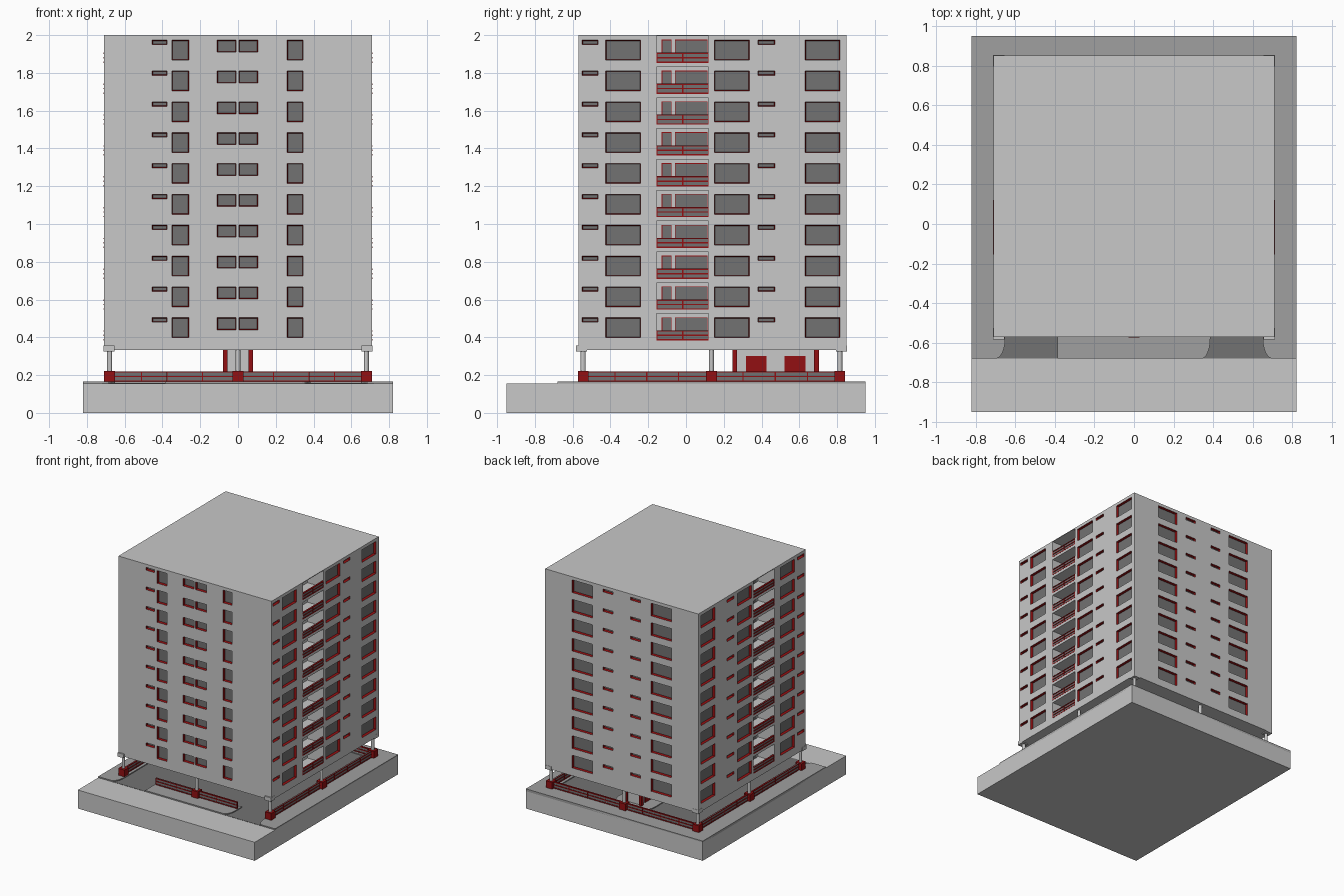
import bpy
import bmesh
import math
from mathutils import Vector

old = bpy.data.objects.get("Cube")
if old:
    bpy.data.objects.remove(old, do_unlink=True)


def material(name, rgb):
    m = bpy.data.materials.new(name)
    m.use_nodes = True
    m.diffuse_color = (*rgb, 1)
    m.node_tree.nodes["Principled BSDF"].inputs["Base Color"].default_value = (*rgb, 1)
    return m


MATS = [material("light_concrete", (0.58, 0.58, 0.58)),
        material("dark_grey", (0.17, 0.17, 0.17)),
        material("red_trim", (0.29, 0.005, 0.006)),
        material("paving_grey", (0.35, 0.35, 0.35))]
LIGHT, DARK, RED, PAVING = range(len(MATS))


def finish(name, bm):
    mesh = bpy.data.meshes.new(name)
    bm.to_mesh(mesh)
    bm.free()
    for m in MATS:
        mesh.materials.append(m)
    obj = bpy.data.objects.new(name, mesh)
    bpy.context.scene.collection.objects.link(obj)
    return obj


def quad(bm, points, mat):
    bm.faces.new([bm.verts.new(p) for p in points]).material_index = mat


def box(bm, lo, hi, mat):
    lo, hi = Vector(lo), Vector(hi)
    verts = bmesh.ops.create_cube(bm, size=1)["verts"]
    for v in verts:
        v.co = (lo + hi) / 2 + v.co * (hi - lo)
    for f in {f for v in verts for f in v.link_faces}:
        f.material_index = mat


def prism(bm, outline, z0, z1, mat):
    face = bm.faces.new([bm.verts.new((x, y, z0)) for x, y in outline])
    new = bmesh.ops.extrude_face_region(bm, geom=[face])["geom"]
    bmesh.ops.translate(bm, verts=[g for g in new if isinstance(g, bmesh.types.BMVert)],
                        vec=(0, 0, z1 - z0))
    bmesh.ops.recalc_face_normals(bm, faces=bm.faces)
    for f in bm.faces:
        f.material_index = mat


# Main dimensions
HX, HY, CY = 0.71, 0.71, 0.14
BOTTOM, TOP = 0.332, 2.0
FLOORS, PITCH = 10, 0.1633
GROUND, WALK = 0.155, 0.165
BALCONY = (-0.155, 0.12)
BALCONY_DEPTH = 0.15

# Opening columns: start, end, lowest sill, lowest head
TALL, SLIT, MID, LOGGIA = (0.398, 0.504), (0.48, 0.504), (0.44, 0.504), (0.383, 0.525)
front = [(-0.455, -0.375, SLIT), (-0.35, -0.26, TALL), (-0.11, -0.01, MID),
         (0.005, 0.105, MID), (0.26, 0.345, TALL)]
back = [(-0.46, -0.27, TALL), (-0.175, -0.08, SLIT), (0.08, 0.175, SLIT), (0.27, 0.46, TALL)]
side = [(-0.55, -0.465, SLIT), (-0.425, -0.24, TALL), (*BALCONY, LOGGIA),
        (0.15, 0.335, TALL), (0.38, 0.47, SLIT), (0.63, 0.815, TALL)]
right = [(a - CY, b - CY, z) for a, b, z in side]
left = [(-b, -a, z) for a, b, z in reversed(right)]


def facade(bm, along, columns):
    along = Vector(along)
    out = along.cross(Vector((0, 0, 1)))

    def at(u, z, depth=0):
        return Vector((0, CY, z)) + along * u + out * (HX - depth)

    def rect(u0, u1, z0, z1, depth=0):
        return [at(u0, z0, depth), at(u1, z0, depth), at(u1, z1, depth), at(u0, z1, depth)]

    edge = -HX
    for a, b, (sill, head) in columns:
        quad(bm, rect(edge, a, BOTTOM, TOP), LIGHT)
        edge, below = b, BOTTOM
        loggia = (sill, head) == LOGGIA
        depth, taper = (BALCONY_DEPTH, 0) if loggia else (0.02, 0.004)
        for i in range(FLOORS):
            z0, z1 = sill + i * PITCH, head + i * PITCH
            quad(bm, rect(a, b, below, z0), LIGHT)
            outer = rect(a, b, z0, z1)
            inner = rect(a + taper, b - taper, z0 + taper, z1 - taper, depth)
            for k in range(4):
                n = (k + 1) % 4
                quad(bm, [outer[k], outer[n], inner[n], inner[k]], LIGHT if loggia else RED)
            quad(bm, inner, LIGHT if loggia else DARK)
            below = z1
        quad(bm, rect(a, b, below, TOP), LIGHT)
    quad(bm, rect(edge, HX, BOTTOM, TOP), LIGHT)


# Tower with recessed windows and loggias
bm = bmesh.new()
for along, columns in (((1, 0, 0), front), ((0, 1, 0), right), ((-1, 0, 0), back), ((0, -1, 0), left)):
    facade(bm, along, columns)
corners = [(-HX, CY - HY), (HX, CY - HY), (HX, CY + HY), (-HX, CY + HY)]
quad(bm, [(x, y, TOP) for x, y in corners], LIGHT)
quad(bm, [(x, y, BOTTOM) for x, y in reversed(corners)], LIGHT)
bmesh.ops.remove_doubles(bm, verts=bm.verts, dist=0.0001)
finish("tower_block", bm)


def railing(bm, axis, fixed, a, b, z0, z1, bays):
    """Straight railing of dark panels, three rails and thin posts."""
    def bar(s, e, lo, hi, half, mat):
        p, q = [fixed - half, s, lo], [fixed + half, e, hi]
        if axis == 0:
            p[:2], q[:2] = p[1::-1], q[1::-1]
        box(bm, p, q, mat)

    bar(a, b, z0, z1, 0.003, DARK)
    for z in (z0 + 0.003, (z0 + z1) / 2, z1 - 0.004):
        bar(a, b, z - 0.003, z + 0.004, 0.007, RED)
    for i in range(bays + 1):
        c = a + (b - a) * i / bays
        bar(c - 0.003, c + 0.003, z0, z1, 0.006, RED)


# Loggia railings, doors and windows on both sides
rails, glazing = bmesh.new(), bmesh.new()
for s in (-1, 1):
    wall = s * (HX - BALCONY_DEPTH)
    for i in range(FLOORS):
        dz = i * PITCH
        railing(rails, 1, s * (HX - 0.006), *BALCONY, 0.383 + dz, 0.437 + dz, 2)
        for y0, y1, z0 in ((-0.125, -0.08, 0.385), (-0.055, 0.11, 0.42)):
            for grow, thick, mat in ((0.004, 0.003, RED), (0, 0.005, DARK)):
                x0, x1 = sorted((wall, wall + s * thick))
                box(glazing, (x0, y0 - grow, z0 + dz), (x1, y1 + grow, 0.502 + grow + dz), mat)
finish("loggia_railings", rails)
finish("loggia_glazing", glazing)

# Ground slab and driveway
bm = bmesh.new()
box(bm, (-0.82, -0.95, 0), (0.82, 0.95, GROUND), LIGHT)
finish("ground_slab", bm)
bm = bmesh.new()
box(bm, (-0.72, -0.68, GROUND - 0.01), (0.72, 0.8, GROUND + 0.002), DARK)
finish("driveway", bm)


def flare(x, y, rx, ry):
    """Quarter curve for a kerb that widens towards the street."""
    steps = [math.radians(t) for t in range(0, 91, 15)]
    return [(x + rx * (1 - math.sin(t)), y - ry * math.cos(t)) for t in steps]


# Raised pavements
for s, label in ((-1, "right"), (1, "left")):
    bm = bmesh.new()
    kerb = [(-0.82, -0.68)] + flare(-0.65, -0.58, -0.05, 0.1) + [(-0.65, 0.79), (-0.82, 0.79)]
    prism(bm, [(-s * x, y) for x, y in kerb], GROUND - 0.01, WALK, PAVING)
    finish(label + "_pavement", bm)
bm = bmesh.new()
box(bm, (-0.82, 0.79, GROUND - 0.01), (0.82, 0.95, WALK), PAVING)
finish("back_pavement", bm)
bm = bmesh.new()
prism(bm, [(-0.385, -0.68)] + flare(0.385, -0.58, -0.045, 0.1) + [(0.385, -0.5), (-0.385, -0.5)],
      GROUND - 0.01, WALK, PAVING)
finish("front_pavement", bm)
bm = bmesh.new()
ring = [math.radians(t) for t in range(0, 360, 15)]
prism(bm, [(0.17 * math.cos(t), 0.47 + math.copysign(0.18, math.sin(t)) + 0.15 * math.sin(t))
           for t in ring], GROUND - 0.01, WALK, PAVING)
finish("entrance_island", bm)

# Ground level railings
bm = bmesh.new()
for s in (-1, 1):
    railing(bm, 1, s * 0.68, -0.545, 0.13, WALK, 0.22, 4)
    railing(bm, 1, s * 0.68, 0.13, 0.815, WALK, 0.22, 4)
railing(bm, 0, 0.815, -0.68, 0.68, WALK, 0.22, 8)
railing(bm, 0, -0.545, -0.375, 0.375, WALK, 0.22, 4)
finish("ground_railings", bm)

# Columns with red plinths and corner capitals
bm = bmesh.new()
for x in (-0.68, 0, 0.68):
    for y in (-0.545, 0.135, 0.815):
        if x == 0 and y == 0.135:
            continue
        box(bm, (x - 0.029, y - 0.028, GROUND), (x + 0.029, y + 0.028, 0.222), RED)
        shaft = bmesh.ops.create_cone(bm, cap_ends=True, segments=12, radius1=0.013, radius2=0.013,
                                      depth=0.18)["verts"]
        bmesh.ops.translate(bm, verts=shaft, vec=(x, y, 0.25))
        if x and y != 0.135:
            cx, cy = x * 1.004, CY + (y - CY) * 1.012
            box(bm, (cx - 0.029, cy - 0.029, 0.325), (cx + 0.029, cy + 0.029, 0.357), LIGHT)
finish("columns", bm)

# Entrance core with red corner posts and doors
bm = bmesh.new()
box(bm, (-0.06, 0.255, GROUND), (0.06, 0.69, 0.34), LIGHT)
for s in (-1, 1):
    for y in (0.245, 0.677):
        x0, x1 = sorted((s * 0.055, s * 0.08))
        box(bm, (x0, y, GROUND), (x1, y + 0.026, 0.335), RED)
    for y in (0.317, 0.522):
        x0, x1 = sorted((s * 0.058, s * 0.066))
        box(bm, (x0, y, WALK), (x1, y + 0.11, 0.3), RED)
finish("entrance_core", bm)
